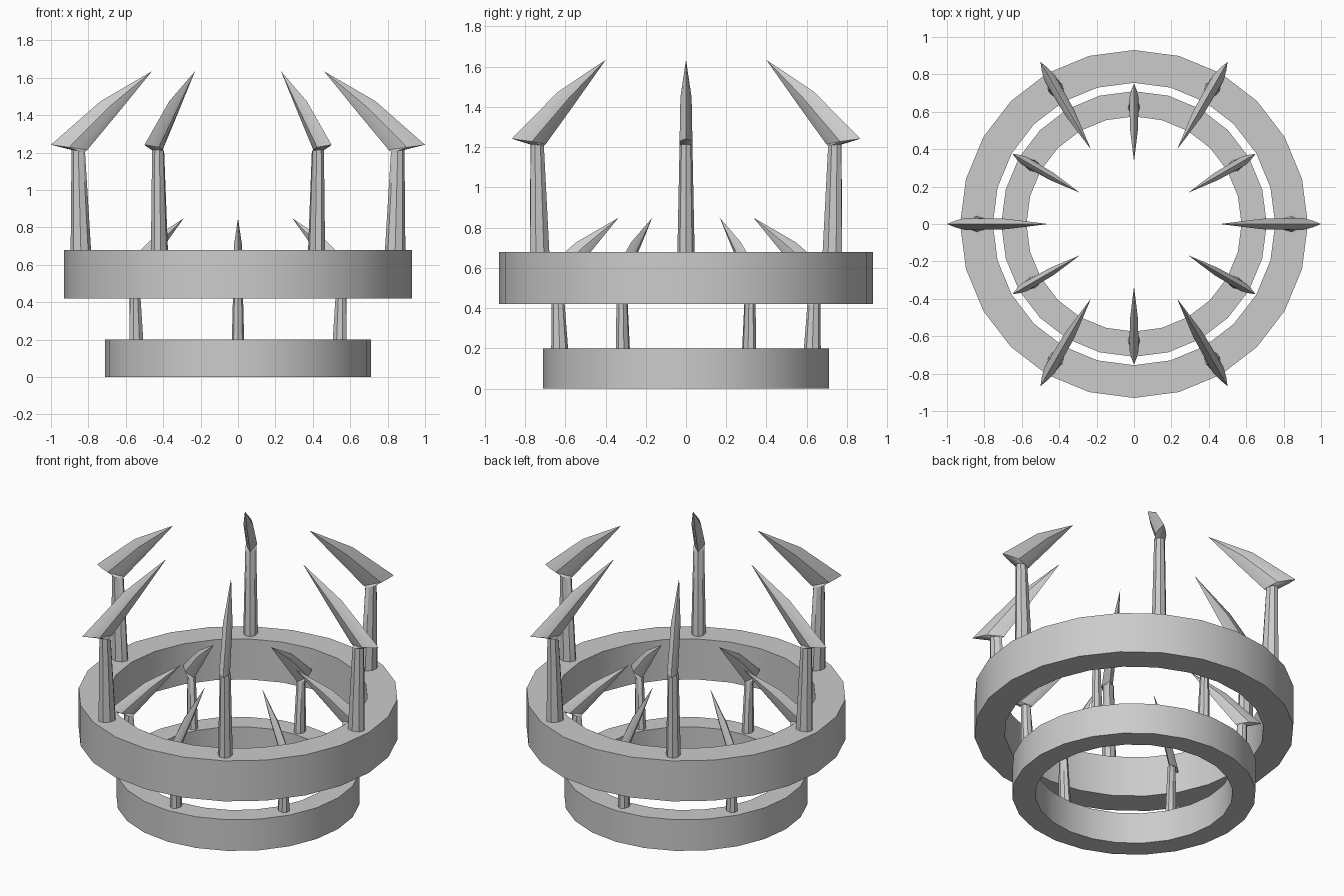
import bpy, bmesh
from math import sin, cos, pi, radians

if "Cube" in bpy.data.objects:
    bpy.data.objects.remove(bpy.data.objects["Cube"])


def finish(name, bm):
    bmesh.ops.recalc_face_normals(bm, faces=bm.faces[:])
    mesh = bpy.data.meshes.new(name)
    bm.to_mesh(mesh)
    bm.free()
    obj = bpy.data.objects.new(name, mesh)
    bpy.context.collection.objects.link(obj)
    bpy.ops.object.select_all(action='DESELECT')
    obj.select_set(True)
    bpy.context.view_layer.objects.active = obj
    bpy.ops.object.shade_smooth_by_angle(angle=radians(30))
    return obj


def ring(name, r_in, r_out, z0, z1, n=24):
    bm = bmesh.new()
    profile = [(r_in, z0), (r_out, z0), (r_out, z1), (r_in, z1)]
    rows = [[bm.verts.new((r * cos(2 * pi * i / n), r * sin(2 * pi * i / n), z))
             for r, z in profile] for i in range(n)]
    for i in range(n):
        a, b = rows[i], rows[(i + 1) % n]
        for j in range(4):
            k = (j + 1) % 4
            bm.faces.new((a[j], a[k], b[k], b[j]))
    return finish(name, bm)


def spike(name, angle, scale, tip_r, tip_z, base_z):
    # cross-sections relative to the tip: inner (r, z), outer (r, z), half width, diagonal factor
    foot = (base_z - tip_z) / scale
    sections = [
        ((0.325, foot), (0.435, foot), 0.043, 0.707),
        ((0.358, -0.43), (0.43, -0.42), 0.032, 0.707),
        ((0.345, -0.42), (0.54, -0.393), 0.032, 0.55),
        ((0.175, -0.215), (0.275, -0.16), 0.028, 0.6),
    ]
    bm = bmesh.new()
    ca, sa = cos(angle), sin(angle)

    def place(r, t, z):
        r, t = tip_r + r * scale, t * scale
        return bm.verts.new((r * ca - t * sa, r * sa + t * ca, tip_z + z * scale))

    loops = []
    for (ri, zi), (ro, zo), w, d in sections:
        loop = []
        for k in range(8):
            f = d / 0.7071 if k % 2 else 1.0
            u, v = cos(k * pi / 4) * f, sin(k * pi / 4) * f
            loop.append(place((ri + ro) / 2 + u * (ro - ri) / 2, v * w,
                              (zi + zo) / 2 + u * (zo - zi) / 2))
        loops.append(loop)
    tip = place(0, 0, 0)
    for a, b in zip(loops, loops[1:]):
        for k in range(8):
            m = (k + 1) % 8
            bm.faces.new((a[k], a[m], b[m], b[k]))
    for k in range(8):
        bm.faces.new((loops[-1][k], loops[-1][(k + 1) % 8], tip))
    bm.faces.new(loops[0])
    return finish(name, bm)


# Two stacked bands
ring("lower_band", 0.575, 0.71, 0.0, 0.2)
ring("upper_band", 0.755, 0.93, 0.42, 0.68)

# Hooked spikes: tall outer set, short inner set offset by 30 degrees
for i in range(6):
    spike(f"outer_spike_{i + 1}", radians(60 * i), 1.0, 0.46, 1.635, 0.67)
    spike(f"inner_spike_{i + 1}", radians(60 * i + 30), 0.77, 0.335, 0.85, 0.19)
